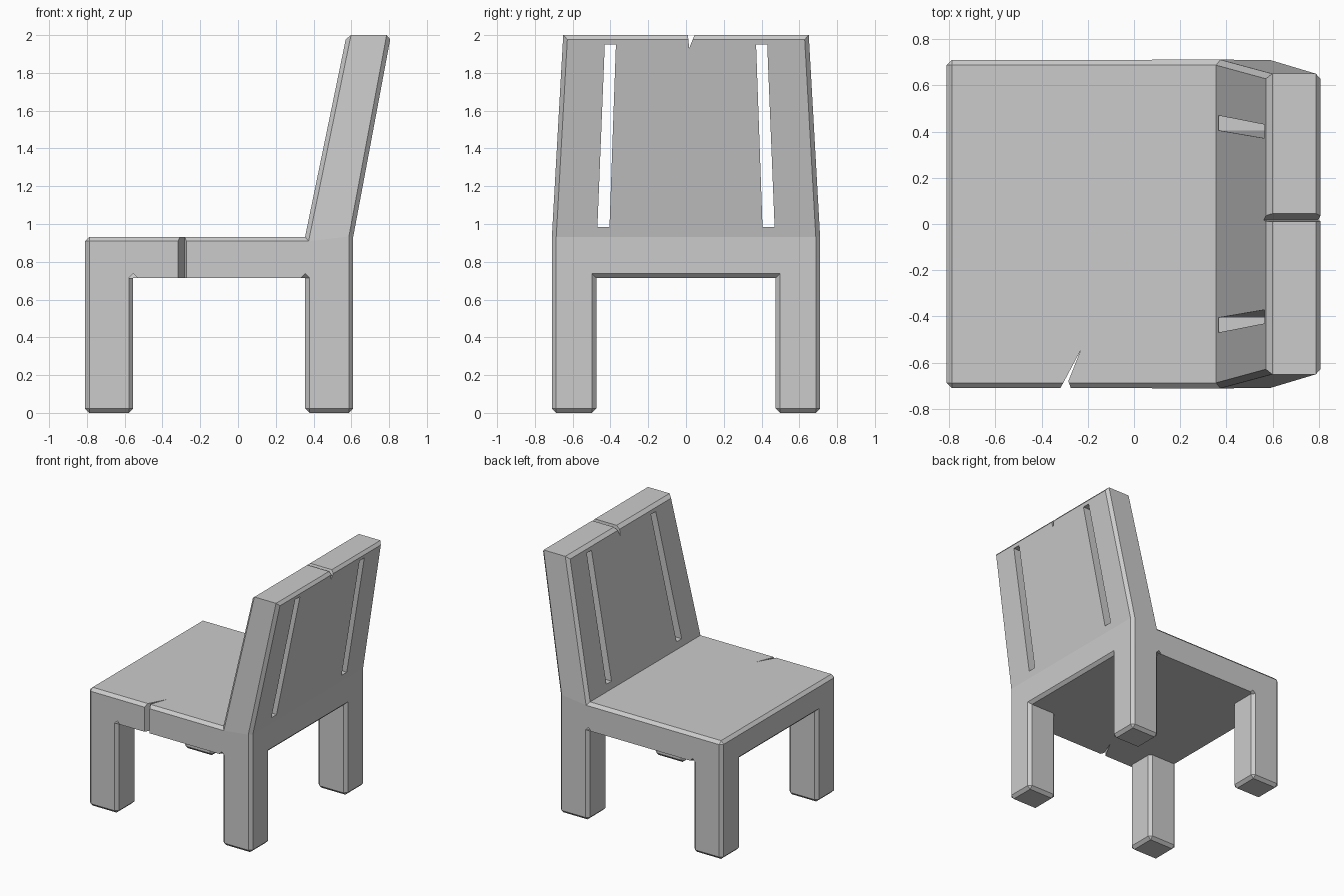
import bpy, bmesh
from mathutils import Vector

if "Cube" in bpy.data.objects:
    bpy.data.objects.remove(bpy.data.objects["Cube"])

X = [-0.81, -0.555, 0.355, 0.61]
Y = [-0.71, -0.475, 0.475, 0.71]
Z = [0.0, 0.715, 0.932, 2.0]

# Cells that are solid: corner legs, the seat slab, the backrest
cells = {(i, j, 0) for i in (0, 2) for j in (0, 2)}
cells |= {(i, j, 1) for i in range(3) for j in range(3)}
cells |= {(2, j, 2) for j in range(3)}


def grid_point(i, j, k):
    x, y = X[i], Y[j]
    if k == 3:                      # backrest leans back and tapers
        x = 0.575 if i == 2 else 0.81
        y *= 0.65 / 0.71
    return Vector((x, y, Z[k]))


# Chair body: skin the outside of the solid cells
bm = bmesh.new()
verts = {}


def vert(key):
    if key not in verts:
        verts[key] = bm.verts.new(grid_point(*key))
    return verts[key]


for c in cells:
    for axis in range(3):
        for side in (0, 1):
            n = list(c)
            n[axis] += 1 if side else -1
            if tuple(n) in cells:
                continue
            a, b = (axis + 1) % 3, (axis + 2) % 3
            loop = []
            for da, db in ((0, 0), (1, 0), (1, 1), (0, 1)):
                p = list(c)
                p[axis] += side
                p[a] += da
                p[b] += db
                loop.append(vert(tuple(p)))
            bm.faces.new(loop if side else loop[::-1])

bmesh.ops.dissolve_limit(bm, angle_limit=0.02, verts=bm.verts[:], edges=bm.edges[:])
bmesh.ops.recalc_face_normals(bm, faces=bm.faces[:])


# Chamfer the outer edges, except backrest top ends and side apron undersides
def chamfered(e):
    if len(e.link_faces) != 2 or e.calc_face_angle_signed(0) < 0.6:
        return False
    d = e.verts[0].co - e.verts[1].co
    z = (e.verts[0].co.z + e.verts[1].co.z) / 2
    along_x = abs(d.x) > 0.05 and abs(d.z) < 0.01
    return not (along_x and (z > 1.9 or abs(z - Z[1]) < 0.01))


bmesh.ops.bevel(bm, geom=[e for e in bm.edges if chamfered(e)], offset=0.023,
                offset_type='OFFSET', segments=1, profile=0.5,
                affect='EDGES', clamp_overlap=True)
mesh = bpy.data.meshes.new("chair_body")
bm.to_mesh(mesh)
bm.free()
chair = bpy.data.objects.new("chair_body", mesh)
bpy.context.collection.objects.link(chair)


# Cut a prism, given its outline and extrusion vector, out of the chair
def cut(name, outline, vec):
    b = bmesh.new()
    f = b.faces.new([b.verts.new(p) for p in outline])
    ext = bmesh.ops.extrude_face_region(b, geom=[f], use_keep_orig=True)["geom"]
    bmesh.ops.translate(b, vec=vec, verts=[g for g in ext if isinstance(g, bmesh.types.BMVert)])
    bmesh.ops.recalc_face_normals(b, faces=b.faces[:])
    me = bpy.data.meshes.new(name)
    b.to_mesh(me)
    b.free()
    ob = bpy.data.objects.new(name, me)
    ob.hide_render = True
    bpy.context.collection.objects.link(ob)
    mod = chair.modifiers.new(name, 'BOOLEAN')
    mod.operation = 'DIFFERENCE'
    mod.solver = 'EXACT'
    mod.object = ob
    bpy.context.view_layer.objects.active = chair
    bpy.ops.object.modifier_apply(modifier=name)
    bpy.data.objects.remove(ob)


# Two slanted slots through the backrest
for s in (-1, 1):
    cut("slot", [(0.2, s * y, z) for y, z in
                 ((0.405, 0.985), (0.469, 0.985), (0.43, 1.95), (0.371, 1.95))], (0.9, 0, 0))
# Split in the backrest top
cut("top_crack", [(0.3, y, z) for y, z in
                  ((0.010, 2.05), (0.065, 2.05), (0.045, 2.0), (0.017, 1.93), (0.010, 2.0))], (0.8, 0, 0))
# Split in the seat's front edge
cut("seat_crack", [(x, y, 0.6) for x, y in
                   ((-0.345, -0.76), (-0.255, -0.76), (-0.284, -0.68), (-0.23, -0.545))], (0, 0, 0.5))
